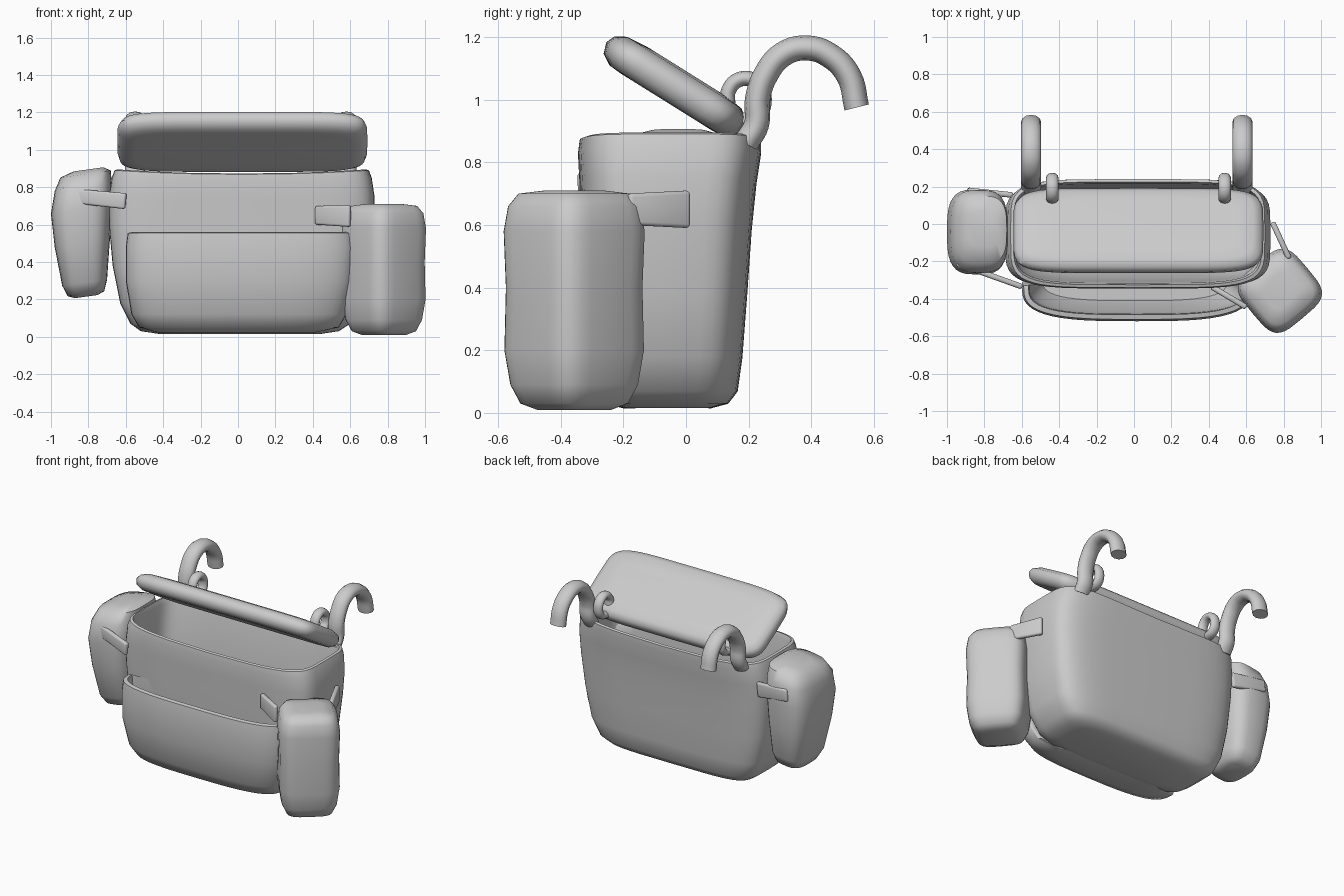
import bpy, bmesh, math
from mathutils import Vector, Matrix

if "Cube" in bpy.data.objects:
    bpy.data.objects.remove(bpy.data.objects["Cube"])


def finish(obj, angle=50):
    bpy.ops.object.select_all(action='DESELECT')
    obj.select_set(True)
    bpy.context.view_layer.objects.active = obj
    bpy.ops.object.shade_smooth_by_angle(angle=math.radians(angle))


def make(name, bm, matrix=Matrix()):
    bmesh.ops.recalc_face_normals(bm, faces=bm.faces)
    bm.transform(matrix)
    me = bpy.data.meshes.new(name)
    bm.to_mesh(me)
    bm.free()
    obj = bpy.data.objects.new(name, me)
    bpy.context.collection.objects.link(obj)
    finish(obj)
    return obj


def spow(v, p):
    return math.copysign(abs(v) ** p, v)


def loft(name, sections, e=4, n=48, matrix=Matrix(), tilt=0.0, sag=0.0):
    """Stack of rounded-box rings: (z, x0, x1, y_front, y_back, y_mid)."""
    bm = bmesh.new()
    rings = []
    for z, x0, x1, yf, yb, ym in sections:
        cx, hx, ring = (x0 + x1) / 2, (x1 - x0) / 2, []
        for i in range(n):
            a = 2 * math.pi * i / n
            c, s = spow(math.cos(a), 2 / e), spow(math.sin(a), 2 / e)
            y = ym + s * ((yb - ym) if s > 0 else (ym - yf))
            dz = tilt * c * hx - sag * (1 - c * c) * max(0, z)
            ring.append(bm.verts.new((cx + c * hx, y, z + dz)))
        rings.append(ring)
    for r, q in zip(rings, rings[1:]):
        for i in range(n):
            j = (i + 1) % n
            bm.faces.new((r[i], r[j], q[j], q[i]))
    bm.faces.new(rings[0])
    bm.faces.new(rings[-1])
    return make(name, bm, matrix)


def mid(rows):
    return [(z, a, b, f, k, (f + k) / 2) for z, a, b, f, k in rows]


# main compartment, hollow and open at the top
loft("main_body", mid([
    (0.015, -0.42, 0.44, -0.20, 0.08), (0.03, -0.52, 0.54, -0.26, 0.135),
    (0.07, -0.575, 0.60, -0.285, 0.165), (0.18, -0.63, 0.66, -0.31, 0.18),
    (0.38, -0.67, 0.70, -0.325, 0.195), (0.60, -0.69, 0.725, -0.335, 0.21),
    (0.75, -0.69, 0.73, -0.34, 0.225), (0.85, -0.675, 0.715, -0.345, 0.24),
    (0.89, -0.66, 0.70, -0.34, 0.24), (0.895, -0.645, 0.685, -0.325, 0.225),
    (0.86, -0.635, 0.675, -0.315, 0.215), (0.60, -0.65, 0.69, -0.305, 0.185),
    (0.18, -0.59, 0.62, -0.28, 0.15), (0.07, -0.5, 0.52, -0.23, 0.11)]),
    e=5, sag=0.025)

# open front pocket
loft("front_pocket", [
    (0.02, -0.42, 0.40, -0.37, -0.20, -0.25), (0.05, -0.53, 0.54, -0.44, -0.23, -0.27),
    (0.12, -0.57, 0.58, -0.48, -0.26, -0.29), (0.30, -0.60, 0.62, -0.515, -0.30, -0.315),
    (0.48, -0.60, 0.63, -0.52, -0.315, -0.325), (0.555, -0.59, 0.62, -0.51, -0.32, -0.33),
    (0.56, -0.565, 0.595, -0.485, -0.325, -0.33), (0.50, -0.56, 0.59, -0.48, -0.325, -0.33),
    (0.25, -0.55, 0.57, -0.47, -0.31, -0.32), (0.10, -0.49, 0.50, -0.41, -0.28, -0.29)],
    e=3.2)

# padded lid, propped open
loft("lid", mid([
    (-0.055, -0.55, 0.60, -0.17, 0.17), (-0.052, -0.60, 0.65, -0.215, 0.215),
    (-0.03, -0.635, 0.68, -0.25, 0.245), (0.005, -0.645, 0.692, -0.262, 0.252),
    (0.035, -0.63, 0.68, -0.25, 0.245), (0.055, -0.59, 0.64, -0.215, 0.215),
    (0.062, -0.5, 0.55, -0.14, 0.15)]), e=6,
    matrix=Matrix.Translation((0, -0.035, 1.04)) @ Matrix.Rotation(math.radians(-32), 4, 'X'))

# left side pouch
loft("left_pouch", mid([
    (0.215, -0.87, -0.75, -0.11, 0.05), (0.23, -0.91, -0.715, -0.17, 0.11),
    (0.29, -0.94, -0.70, -0.21, 0.14), (0.50, -0.98, -0.685, -0.25, 0.17),
    (0.68, -1.0, -0.675, -0.27, 0.185), (0.80, -0.98, -0.675, -0.26, 0.18),
    (0.87, -0.95, -0.68, -0.21, 0.15), (0.895, -0.88, -0.72, -0.12, 0.07)]),
    e=3.2, n=32, tilt=0.14)

# right side pouch, turned outward
rows = [(0.01, 0.10), (0.03, 0.145), (0.09, 0.172), (0.2, 0.188), (0.4, 0.184),
        (0.58, 0.19), (0.66, 0.178), (0.70, 0.15), (0.71, 0.08)]
loft("right_pouch", mid([(z, -h, h, -h, h) for z, h in rows]), e=4, n=32,
     matrix=Matrix.Translation((0.78, -0.357, 0)) @ Matrix.Rotation(math.radians(40), 4, 'Z'))


# straps holding the pouches
def strap(name, a, b, wa, wb, thick=0.03):
    a, b = Vector(a), Vector(b)
    d = b - a
    bm = bmesh.new()
    bmesh.ops.create_cube(bm, size=1)
    for v in bm.verts:
        v.co = (v.co.x * d.length, v.co.y * thick, v.co.z * (wa if v.co.x < 0 else wb))
    bmesh.ops.bevel(bm, geom=bm.edges[:], offset=0.012, segments=3, profile=0.5, affect='EDGES')
    make(name, bm, Matrix.Translation((a + b) / 2) @ d.to_track_quat('X', 'Z').to_matrix().to_4x4())


strap("left_front_strap", (-0.95, -0.21, 0.76), (-0.60, -0.335, 0.725), 0.075, 0.085)
strap("left_back_strap", (-0.89, 0.18, 0.75), (-0.65, 0.155, 0.72), 0.08, 0.10)
strap("right_front_strap", (0.415, -0.335, 0.65), (0.60, -0.445, 0.645), 0.10, 0.115)
strap("right_back_strap", (0.74, 0.01, 0.65), (0.83, -0.185, 0.65), 0.12, 0.10)


# tubes bent in the side plane
def tube(name, x, pts, radius, widen):
    cu = bpy.data.curves.new(name, 'CURVE')
    cu.dimensions = '3D'
    cu.bevel_depth = radius
    cu.bevel_resolution = 4
    cu.use_fill_caps = True
    sp = cu.splines.new('BEZIER')
    sp.resolution_u = 5
    sp.bezier_points.add(len(pts) - 1)
    for p, (y, z) in zip(sp.bezier_points, pts):
        p.co = (0, y, z)
        p.handle_left_type = p.handle_right_type = 'AUTO'
    obj = bpy.data.objects.new(name, cu)
    obj.location.x = x
    obj.scale.x = widen
    bpy.context.collection.objects.link(obj)
    bpy.ops.object.select_all(action='DESELECT')
    obj.select_set(True)
    bpy.context.view_layer.objects.active = obj
    bpy.ops.object.convert(target='MESH')
    finish(bpy.context.object)


hook = [(0.19, 0.86), (0.225, 0.92), (0.228, 1.0), (0.255, 1.08), (0.31, 1.145),
        (0.385, 1.165), (0.46, 1.14), (0.52, 1.075), (0.545, 0.975)]
ring = [(0.19 + 0.06 * math.cos(t), 1.0 + 0.068 * math.sin(t))
        for t in [math.radians(a) for a in range(-100, 201, 50)]]
for side, hx, rx in (("left", -0.55, -0.437), ("right", 0.58, 0.485)):
    tube(side + "_hook", hx, hook, 0.04, 1.35)
    tube(side + "_ring", rx, ring, 0.024, 1.35)
